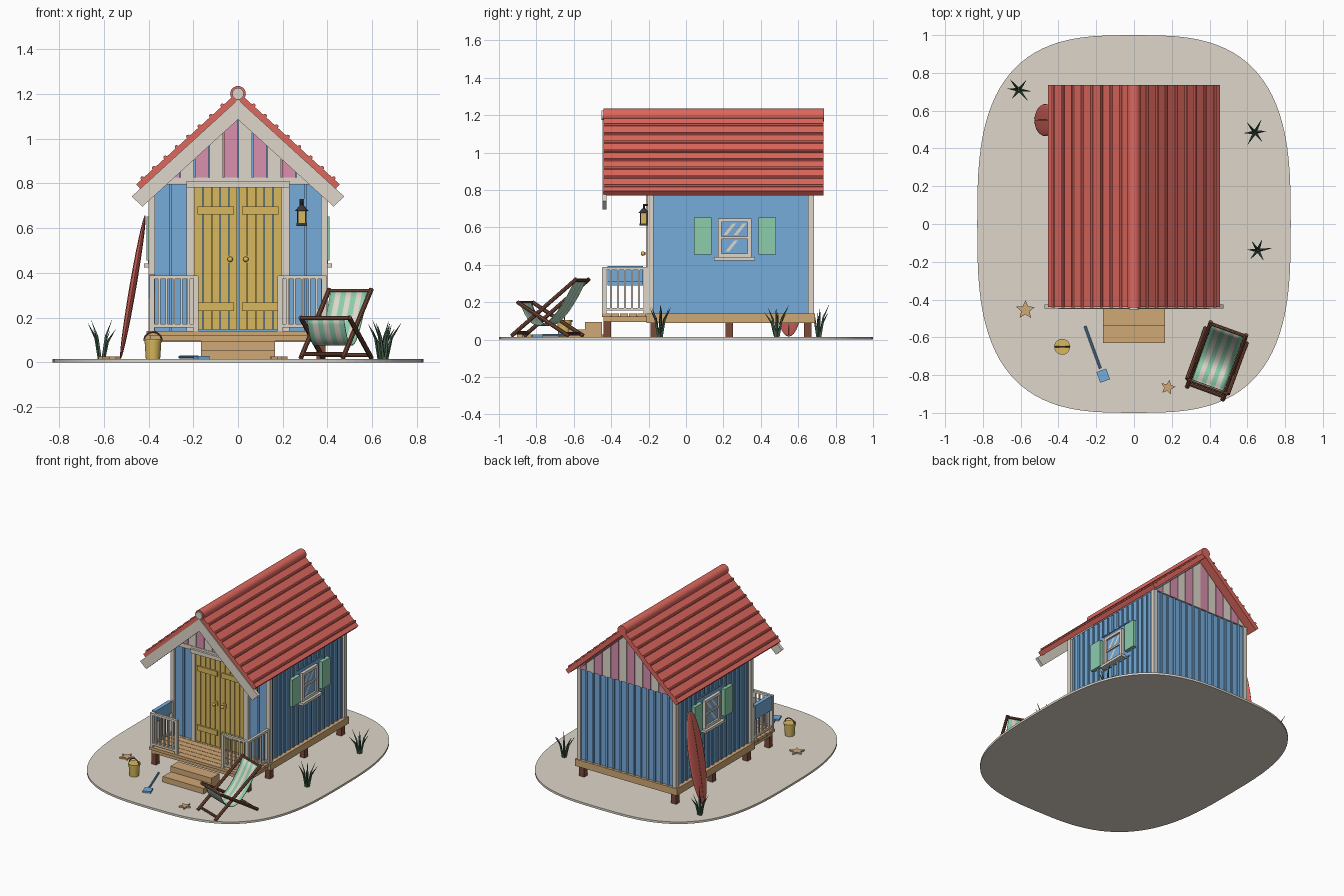
import bpy, bmesh, math, random
from mathutils import Matrix, Vector, geometry

if "Cube" in bpy.data.objects:
    bpy.data.objects.remove(bpy.data.objects["Cube"])

random.seed(4)

def material(name, r, g, b):
    m = bpy.data.materials.new(name)
    m.diffuse_color = [((c / 255 + 0.055) / 1.055) ** 2.4 for c in (r, g, b)] + [1]
    m.use_nodes = True
    m.node_tree.nodes["Principled BSDF"].inputs["Base Color"].default_value = m.diffuse_color
    return m

WHITE = material("off_white", 222, 214, 202)
RED = material("coral_red", 222, 104, 94)
BLUE = material("sea_blue", 118, 172, 219)
PINK = material("pink", 218, 144, 174)
YELLOW = material("yellow", 217, 185, 95)
MINT = material("mint", 140, 205, 172)
TAN = material("tan_wood", 208, 168, 118)
BROWN = material("dark_brown", 122, 76, 58)
GRASS = material("grass_green", 70, 100, 78)
BLACK = material("iron_black", 58, 56, 58)

def finish(bm, name, *mats, smooth=False):
    bmesh.ops.recalc_face_normals(bm, faces=bm.faces[:])
    me = bpy.data.meshes.new(name)
    bm.to_mesh(me)
    bm.free()
    for m in mats:
        me.materials.append(m)
    if smooth:
        me.shade_smooth()
        me.set_sharp_from_angle(angle=math.radians(35))
    ob = bpy.data.objects.new(name, me)
    bpy.context.collection.objects.link(ob)
    return ob

def box(bm, x0, x1, y0, y1, z0, z1):
    size = (abs(x1 - x0), abs(y1 - y0), abs(z1 - z0), 1)
    mid = Vector((x0 + x1, y0 + y1, z0 + z1)) / 2
    bmesh.ops.create_cube(bm, size=1, matrix=Matrix.Translation(mid) @ Matrix.Diagonal(size))

def boxes(name, mat, *dims):
    bm = bmesh.new()
    for d in dims:
        box(bm, *d)
    return finish(bm, name, mat)

def rod(bm, a, b, r1, r2=None, n=12):
    a, b = Vector(a), Vector(b)
    rot = (b - a).to_track_quat('Z', 'Y').to_matrix().to_4x4()
    bmesh.ops.create_cone(bm, cap_ends=True, segments=n, radius1=r1, radius2=r1 if r2 is None else r2,
                          depth=(b - a).length, matrix=Matrix.Translation((a + b) / 2) @ rot)

def prism(bm, pts, lo, hi, axis='y', index=0):
    # extrude a 2D outline along y or z
    at = (lambda p, h: (p[0], h, p[1])) if axis == 'y' else (lambda p, h: (p[0], p[1], h))
    a = [bm.verts.new(at(p, lo)) for p in pts]
    b = [bm.verts.new(at(p, hi)) for p in pts]
    n = len(pts)
    faces = [bm.faces.new(a), bm.faces.new(b[::-1])]
    faces += [bm.faces.new((a[i], b[i], b[(i + 1) % n], a[(i + 1) % n])) for i in range(n)]
    for f in faces:
        f.material_index = index

# sand patch: superellipse slab
bm = bmesh.new()
pts = []
for i in range(96):
    c, s = math.cos(i * math.tau / 96), math.sin(i * math.tau / 96)
    pts.append((0.83 * math.copysign(abs(c) ** (2 / 3), c), math.copysign(abs(s) ** (2 / 3), s)))
prism(bm, pts, 0, 0.015, 'z')
finish(bm, "sand_patch", WHITE)

# piers, base frame, porch deck, steps
boxes("piers", BROWN, *[(x - .02, x + .02, y - .02, y + .02, .01, .1)
                        for x in (-.37, .37) for y in (-.42, -.17, .23, .65)])
boxes("base_frame", TAN, (-.41, .41, -.21, .69, .09, .14))
boxes("porch_deck", TAN, (-.39, .39, -.44, -.2, .095, .125),
      *[(-.4, .4, -.45 + i * .048, -.405 + i * .048, .12, .14) for i in range(5)])
boxes("steps", TAN, (-.165, .165, -.54, -.45, .01, .095), (-.165, .165, -.63, -.535, .01, .055))

# house body
SLOPE = 0.911
bm = bmesh.new()
prism(bm, [(-.38, .13), (.38, .13), (.38, .81), (0, 1.155), (-.38, .81)], -.19, .67)
finish(bm, "house_walls", BLUE)

# wall battens, cut around the windows
bm = bmesh.new()
for i in range(17):
    y = -.16 + i * .05
    spans = [(.14, .42), (.68, .8)] if .12 < y < .4 else [(.14, .8)]
    for s in (-1, 1):
        for z0, z1 in spans:
            box(bm, s * .375, s * .388, y - .007, y + .007, z0, z1)
        for z in (.42, .68):
            box(bm, s * .375, s * .387, .13, .41, z - .004, z + .004)
for i in range(-6, 7):
    box(bm, i * .055 - .007, i * .055 + .007, .66, .678, .14, .8)
for x in (-.3, .3):
    box(bm, x - .006, x + .006, -.198, -.18, .14, .8)
finish(bm, "wall_battens", BLUE)

# corner posts
boxes("corner_posts", WHITE, *[(s * .37, s * .4, y, y + .032, .14, .8) for s in (-1, 1) for y in (-.205, .652)])

# striped gables, front and back
def under(x):
    return 1.15 - SLOPE * abs(x)
bm = bmesh.new()
for y0, y1 in ((-.202, -.185), (.665, .682)):
    for i in range(-6, 6):
        a, b = max(i * .065 + .002, -.378), min(i * .065 + .063, .378)
        prism(bm, [(a, .8), (b, .8), (b, under(b)), (a, under(a))], y0, y1, index=i % 2)
finish(bm, "gable_planks", WHITE, PINK)

# roof, ribs, ridge and barge boards
bm = bmesh.new()
prism(bm, [(0, 1.2095), (.455, .795), (.433, .771), (0, 1.166), (-.433, .771), (-.455, .795)], -.44, .735)
finish(bm, "roof", RED)
bm = bmesh.new()
for s in (-1, 1):
    for i in range(8):
        x = .07 + i * .051
        z = 1.2115 - SLOPE * x
        rod(bm, (s * x, -.441, z), (s * x, .736, z), .009, n=8)
finish(bm, "roof_ribs", RED, smooth=True)
bm = bmesh.new()
rod(bm, (0, -.442, 1.2), (0, .737, 1.2), .035, n=20)
finish(bm, "ridge_roll", RED, smooth=True)
bm = bmesh.new()
rod(bm, (0, -.452, 1.2), (0, -.44, 1.2), .026, n=20)
finish(bm, "ridge_cap", WHITE, smooth=True)
bm = bmesh.new()
prism(bm, [(0, 1.174), (.475, .741), (.427, .696), (0, 1.085), (-.427, .696), (-.475, .741)], -.447, -.425)
finish(bm, "barge_boards", WHITE)

# doors and frame
boxes("door_frame", WHITE, (-.375, .375, -.206, -.18, .795, .825), (-.23, .23, -.222, -.18, .782, .81),
      *[(s * .195, s * .23, -.214, -.18, .14, .79) for s in (-1, 1)])
boxes("door_planks", YELLOW, *[(s * (.004 + i * .0385), s * (.0395 + i * .0385), -.204, -.185, .145, .783)
                               for s in (-1, 1) for i in range(5)],
      *[(s * .018, s * .18, -.214, -.2, z, z + .037) for s in (-1, 1) for z in (.23, .66)])
bm = bmesh.new()
for s in (-1, 1):
    box(bm, s * .02, s * .05, -.209, -.2, .443, .477)
    rod(bm, (s * .035, -.205, .46), (s * .035, -.225, .46), .006)
    bmesh.ops.create_uvsphere(bm, u_segments=12, v_segments=8, radius=.012,
                              matrix=Matrix.Translation((s * .035, -.23, .46)))
finish(bm, "door_knobs", YELLOW, smooth=True)

# side windows with shutters
for s, side in ((-1, "left"), (1, "right")):
    boxes(side + "_window_glass", BLUE, (s * .37, s * .389, .18, .34, .45, .64))
    boxes(side + "_window_frame", WHITE, (s * .37, s * .402, .17, .19, .44, .648), (s * .37, s * .402, .33, .35, .44, .648),
          (s * .37, s * .402, .17, .35, .628, .648), (s * .37, s * .402, .17, .35, .44, .46),
          (s * .37, s * .398, .17, .35, .538, .55), (s * .37, s * .42, .15, .37, .424, .442))
    bm = bmesh.new()
    for y, z, h in ((.2, .56, .06), (.255, .56, .06), (.21, .47, .06)):
        v = [bm.verts.new((s * .3905, y + dy, z + dz)) for dy, dz in ((0, 0), (.02, 0), (.02 + h * .8, h), (h * .8, h))]
        bm.faces.new(v if s > 0 else v[::-1])
    finish(bm, side + "_glass_glints", WHITE)
    boxes(side + "_shutters", MINT, *[(s * .38, s * .408, y, y + .093, .455, .652) for y in (.042, .387)])

# porch railings
bm = bmesh.new()
for s in (-1, 1):
    for x, y in ((.385, -.437), (.187, -.437), (.385, -.215)):
        box(bm, s * x - .011, s * x + .011, y - .011, y + .011, .14, .385)
    for z in (.155, .372):
        box(bm, s * .178, s * .396, -.446, -.428, z, z + .015)
        box(bm, s * .376, s * .394, -.446, -.205, z, z + .015)
    for i in range(1, 6):
        x, y = s * (.187 + i * .033), -.437 + i * .037
        box(bm, x - .005, x + .005, -.442, -.432, .16, .375)
        box(bm, s * .38, s * .39, y - .005, y + .005, .16, .375)
finish(bm, "porch_railings", WHITE)
boxes("towel", BLUE, (-.4, -.395, -.42, -.23, .29, .392), (-.376, -.371, -.42, -.23, .31, .392),
      (-.4, -.371, -.42, -.23, .387, .393))

# wall lantern
boxes("lantern_glass", YELLOW, (.267, .303, -.243, -.207, .622, .678))
bm = bmesh.new()
rod(bm, (.285, -.225, .677), (.285, -.225, .702), .03, .008, 8)
box(bm, .262, .308, -.248, -.202, .61, .622)
for x in (.267, .303):
    for y in (-.243, -.207):
        rod(bm, (x, y, .615), (x, y, .68), .003, n=6)
rod(bm, (.285, -.225, .695), (.285, -.225, .722), .005, n=8)
rod(bm, (.285, -.23, .72), (.285, -.185, .72), .005, n=8)
box(bm, .275, .295, -.2, -.185, .68, .73)
finish(bm, "lantern_frame", BLACK)

# surfboard leaning on the left wall
for name, mat, size in (("surfboard", RED, (.014, .085, .325)), ("surfboard_stringer", BROWN, (.0155, .005, .326))):
    bm = bmesh.new()
    bmesh.ops.create_uvsphere(bm, u_segments=24, v_segments=20, radius=1,
                              matrix=Matrix.Translation((-.47, .55, .336)) @ Matrix.Rotation(.17, 4, 'Y')
                              @ Matrix.Diagonal((*size, 1)))
    finish(bm, name, mat, smooth=True)

# deck chair: crossed frames and a sagging striped sling
PLACE = Matrix.Translation((.44, -.72, 0)) @ Matrix.Rotation(math.radians(-20), 4, 'Z')
bm = bmesh.new()
for s in (-1, 1):
    rod(bm, (s * .1, .18, .325), (s * .1, -.19, .02), .011, n=8)
    rod(bm, (s * .115, -.15, .2), (s * .115, .14, .02), .011, n=8)
for w, y, z in ((.1, .17, .318), (.115, -.15, .198), (.1, -.17, .036), (.115, .12, .032)):
    rod(bm, (-w, y, z), (w, y, z), .009, n=8)
finish(bm, "chair_frame", BROWN, smooth=True).matrix_world = PLACE
bm = bmesh.new()
path = geometry.interpolate_bezier((0, .172, .325), (0, .03, .03), (0, -.08, 0), (0, -.15, .206), 16)
rows = [[bm.verts.new((-.088 + i * .176 / 7, p[1], p[2])) for i in range(8)] for p in path]
for a, b in zip(rows, rows[1:]):
    for i in range(7):
        bm.faces.new((a[i], a[i + 1], b[i + 1], b[i])).material_index = i % 2
sling = finish(bm, "chair_sling", MINT, WHITE, smooth=True)
sling.matrix_world = PLACE
sling.modifiers.new("thickness", 'SOLIDIFY').thickness = .004

# bucket with handle
bm = bmesh.new()
rod(bm, (-.38, -.65, .015), (-.38, -.65, .1), .032, .038, 20)
rod(bm, (-.38, -.65, .095), (-.38, -.65, .104), .042, n=20)
finish(bm, "bucket", YELLOW, smooth=True)
bm = bmesh.new()
arc = [(-.38 + .039 * math.cos(math.pi * i / 8), -.65, .1 + .035 * math.sin(math.pi * i / 8)) for i in range(9)]
for a, b in zip(arc, arc[1:]):
    rod(bm, a, b, .004, n=6)
finish(bm, "bucket_handle", BROWN)

# toy spade lying on the sand
bm = bmesh.new()
rod(bm, (-.26, -.54, .023), (-.178, -.765, .023), .007, n=8)
bmesh.ops.create_cube(bm, size=1, matrix=Matrix.Translation((-.163, -.803, .021))
                      @ Matrix.Rotation(math.radians(20), 4, 'Z') @ Matrix.Diagonal((.055, .06, .012, 1)))
finish(bm, "toy_spade", BLUE)

# starfish
bm = bmesh.new()
for x, y, r, turn in ((-.575, -.455, .052, .3), (.18, -.865, .042, .1)):
    star = [(x + (r if i % 2 == 0 else r * .45) * math.cos(turn + i * math.pi / 5),
             y + (r if i % 2 == 0 else r * .45) * math.sin(turn + i * math.pi / 5)) for i in range(10)]
    prism(bm, star, .012, .026, 'z')
finish(bm, "starfish", TAN)

# beach grass tufts
bm = bmesh.new()
for x, y in ((-.61, .71), (.64, .485), (.655, -.14)):
    for i in range(6):
        ang = i * math.tau / 6 + random.uniform(-.2, .2)
        d = Vector((math.cos(ang), math.sin(ang), 0))
        h, lean = random.uniform(.13, .19), random.uniform(.045, .07)
        base = Vector((x, y, .01)) + d * .008
        mid = base + d * lean * .35 + Vector((0, 0, h * .6))
        rod(bm, base, mid, .008, .006, 4)
        rod(bm, mid, base + d * lean + Vector((0, 0, h)), .006, .0005, 4)
finish(bm, "beach_grass", GRASS)
